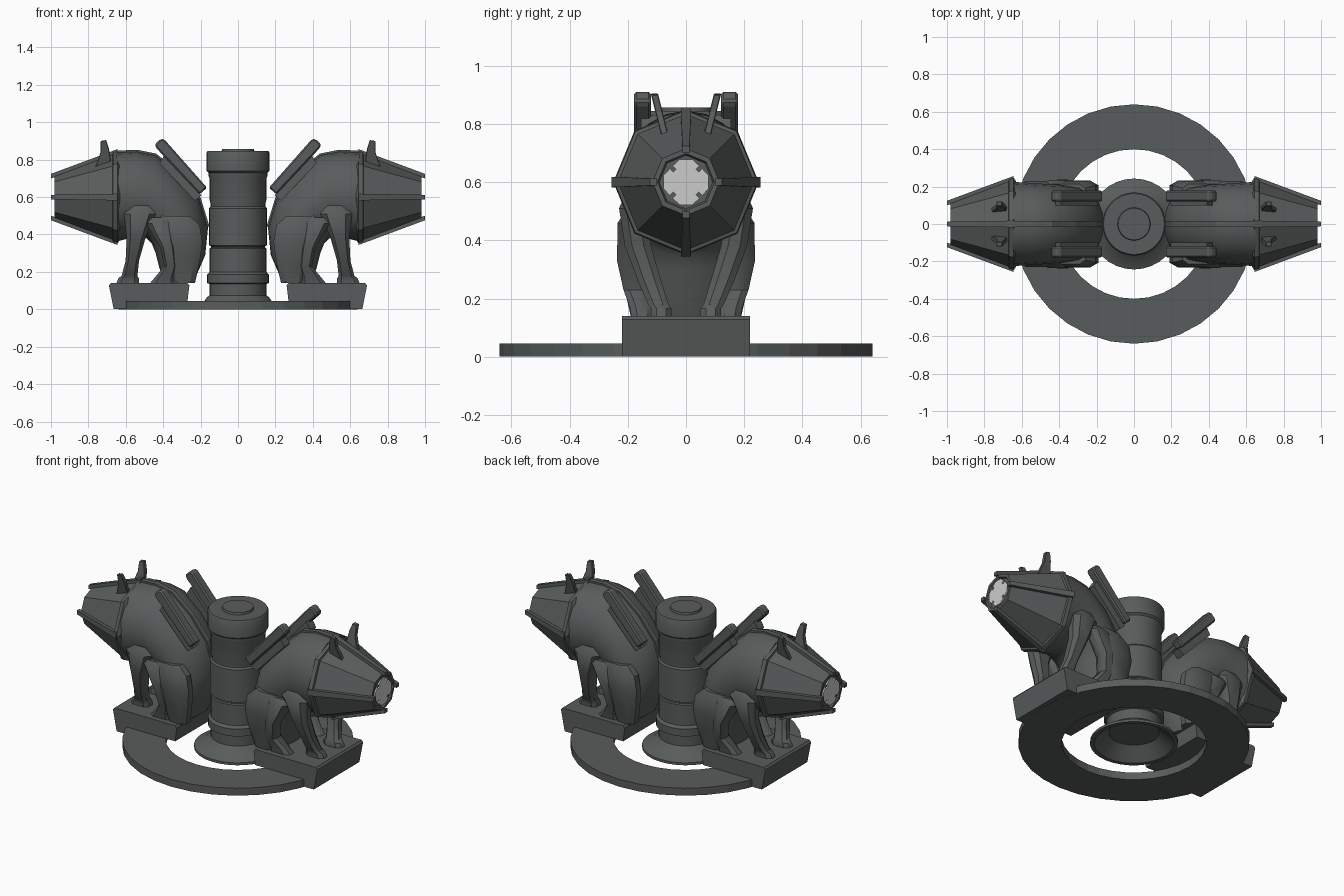
import bpy, bmesh, math
from mathutils import Vector

if "Cube" in bpy.data.objects:
    bpy.data.objects.remove(bpy.data.objects["Cube"])


def material(name, col):
    m = bpy.data.materials.new(name)
    m.diffuse_color = (*col, 1)
    m.use_nodes = True
    m.node_tree.nodes["Principled BSDF"].inputs["Base Color"].default_value = m.diffuse_color
    return m


DARK = material("dark_stone", (0.098, 0.107, 0.106))
LIGHT = material("pale_metal", (0.60, 0.60, 0.60))


def finish(name, bm, mirror="", smooth=False, bevel=0, mat=DARK):
    bmesh.ops.remove_doubles(bm, verts=bm.verts, dist=1e-5)
    bmesh.ops.recalc_face_normals(bm, faces=bm.faces)
    me = bpy.data.meshes.new(name)
    bm.to_mesh(me)
    bm.free()
    me.materials.append(mat)
    ob = bpy.data.objects.new(name, me)
    bpy.context.collection.objects.link(ob)
    if smooth:
        bpy.ops.object.select_all(action='DESELECT')
        ob.select_set(True)
        bpy.context.view_layer.objects.active = ob
        bpy.ops.object.shade_smooth_by_angle(angle=math.radians(35))
    if bevel:
        b = ob.modifiers.new("bevel", 'BEVEL')
        b.width = bevel
        b.segments = 1
    if mirror:
        m = ob.modifiers.new("mirror", 'MIRROR')
        m.use_axis = ("x" in mirror, "y" in mirror, "z" in mirror)
        m.use_mirror_merge = False
    return ob


def loft(name, rings, closed=False, **kw):
    """Skin a list of equal-length point rings; cap the ends unless closed."""
    bm = bmesh.new()
    vs = [[bm.verts.new(p) for p in r] for r in rings]
    n = len(vs[0])
    pairs = list(zip(vs, vs[1:])) + ([(vs[-1], vs[0])] if closed else [])
    for a, b in pairs:
        for i in range(n):
            j = (i + 1) % n
            bm.faces.new((a[i], a[j], b[j], b[i]))
    if not closed:
        bm.faces.new(vs[0])
        bm.faces.new(vs[-1])
    return finish(name, bm, **kw)


def circle_z(r, z, n):
    return [(r * math.cos(2 * math.pi * i / n), r * math.sin(2 * math.pi * i / n), z) for i in range(n)]


def circle_x(r, x, n=8, zc=0.6):
    return [(x, r * math.cos(2 * math.pi * i / n), zc + r * math.sin(2 * math.pi * i / n)) for i in range(n)]


def extrude_y(name, prof, y0, y1, lean=0, **kw):
    """Side profile (x, z) given thickness in y; lean shifts y with height."""
    z0 = min(z for _, z in prof)
    return loft(name, [[(x, y + lean * (z - z0), z) for x, z in prof] for y in (y0, y1)], **kw)


# ground ring
loft("base_ring", [circle_z(r, z, 32) for r, z in ((0.40, 0), (0.64, 0), (0.64, 0.045), (0.40, 0.045))],
     closed=True)

# central banded column with a hollow flared foot
column = [(0.14, 0.07), (0.22, 0.0), (0.243, 0.0), (0.243, 0.015), (0.18, 0.045), (0.165, 0.065),
          (0.152, 0.075), (0.152, 0.135), (0.166, 0.14), (0.166, 0.185), (0.152, 0.20),
          (0.152, 0.325), (0.145, 0.33), (0.145, 0.337), (0.155, 0.342), (0.155, 0.54),
          (0.146, 0.55), (0.146, 0.56), (0.152, 0.585), (0.152, 0.70), (0.158, 0.715),
          (0.158, 0.73), (0.169, 0.74), (0.169, 0.835), (0.163, 0.845),
          (0.088, 0.845), (0.085, 0.857)]
loft("column", [circle_z(r, z, 32) for r, z in column], smooth=True)

# plinths overhanging the ring
extrude_y("plinth", [(0.26, 0.128), (0.27, 0.14), (0.68, 0.14), (0.69, 0.128), (0.665, 0.001),
                     (0.60, 0.001), (0.60, 0.045), (0.27, 0.045)], -0.22, 0.22, mirror="x")

# seated body: elliptical sections between back and belly points, with half width
body = [((0.65, 0.84), (0.64, 0.365), 0.225), ((0.54, 0.845), (0.58, 0.38), 0.22),
        ((0.44, 0.825), (0.53, 0.39), 0.215), ((0.31, 0.72), (0.49, 0.38), 0.21),
        ((0.205, 0.59), (0.46, 0.35), 0.20), ((0.16, 0.44), (0.44, 0.30), 0.19),
        ((0.175, 0.29), (0.42, 0.22), 0.17), ((0.24, 0.14), (0.39, 0.14), 0.14)]
rings = []
for back, belly, w in body:
    ring = []
    for i in range(20):
        a = 2 * math.pi * i / 20
        t = 0.5 - 0.5 * math.cos(a)
        ring.append((back[0] + (belly[0] - back[0]) * t, w * math.sin(a), back[1] + (belly[1] - back[1]) * t))
    rings.append(ring)
loft("body", rings, mirror="x", smooth=True)

# raised spine strip along the back
spine = []
for back, belly, w in body[:6]:
    b, d = Vector(back), (Vector(belly) - Vector(back)).normalized()
    o, i = b - d * 0.008, b + d * 0.03
    spine.append([(o.x, -0.015, o.y), (o.x, 0.015, o.y), (i.x, 0.015, i.y), (i.x, -0.015, i.y)])
loft("spine_strip", spine, mirror="x")


def limb(name, secs):
    # each section: centre x, y, z and half sizes in x and y, with cut corners
    shape = [(1, .45), (.6, 1), (-.6, 1), (-1, .45), (-1, -.45), (-.6, -1), (.6, -1), (1, -.45)]
    loft(name, [[(x + rx * u, y + ry * v, z) for u, v in shape] for x, y, z, rx, ry in secs],
         mirror="xy", smooth=True)


# front legs and folded hind legs
limb("front_leg", [(0.52, 0.175, 0.555, 0.06, 0.035), (0.525, 0.185, 0.51, 0.085, 0.045),
                   (0.545, 0.165, 0.38, 0.05, 0.045), (0.565, 0.125, 0.26, 0.036, 0.04),
                   (0.58, 0.095, 0.18, 0.042, 0.035), (0.585, 0.085, 0.165, 0.055, 0.035),
                   (0.59, 0.085, 0.14, 0.06, 0.035)])
limb("hind_thigh", [(0.34, 0.175, 0.50, 0.08, 0.04), (0.325, 0.185, 0.45, 0.12, 0.045),
                    (0.305, 0.185, 0.36, 0.115, 0.048), (0.29, 0.17, 0.25, 0.085, 0.045),
                    (0.29, 0.15, 0.14, 0.06, 0.04)])
limb("hind_shin", [(0.42, 0.18, 0.49, 0.06, 0.035), (0.42, 0.19, 0.46, 0.07, 0.045),
                   (0.375, 0.195, 0.33, 0.04, 0.042), (0.36, 0.175, 0.23, 0.035, 0.04),
                   (0.39, 0.155, 0.17, 0.055, 0.038), (0.40, 0.15, 0.14, 0.07, 0.038)])

# eight-sided tapering head with a recessed muzzle
loft("head", [circle_x(r, x) for r, x in ((0.22, 0.64), (0.238, 0.66), (0.115, 0.98),
                                          (0.098, 0.98), (0.092, 0.968))], mirror="x")
loft("head_collar", [circle_x(r, x) for r, x in ((0.23, 0.632), (0.25, 0.645), (0.246, 0.668), (0.23, 0.672))],
     mirror="x")

# four ridge bars running down the head
for k, side in enumerate(("left", "top", "right", "bottom")):
    a = k * math.pi / 2
    c, s = math.cos(a), math.sin(a)
    bar = []
    for x, r0, r1, w in ((0.645, 0.21, 0.256, 0.018), (1.0, 0.10, 0.124, 0.012)):
        bar.append([(x, r * c - t * s, 0.6 + r * s + t * c)
                    for r, t in ((r0, -w), (r1, -w), (r1, w), (r0, w))])
    loft("head_ridge_" + side, bar, mirror="x")

# pale cross plate in the muzzle
quarter = [(0.078, -0.022), (0.078, 0.022), (0.056, 0.046), (0.044, 0.034), (0.034, 0.044), (0.046, 0.056)]
cross = []
for k in range(4):
    c, s = round(math.cos(k * math.pi / 2)), round(math.sin(k * math.pi / 2))
    cross += [(y * c - z * s, y * s + z * c) for y, z in quarter]
loft("muzzle_plate", [[(x, y, 0.6 + z) for y, z in cross] for x in (0.973, 0.982)], mirror="x", mat=LIGHT)

# upright ears
extrude_y("ear", [(0.675, 0.76), (0.77, 0.74), (0.735, 0.84), (0.735, 0.90), (0.705, 0.905), (0.69, 0.86)],
          0.055, 0.08, lean=0.25, mirror="xy", bevel=0.003)

# swept back plates and the slimmer supports under them
extrude_y("back_plate", [(0.395, 0.91), (0.415, 0.91), (0.445, 0.88), (0.435, 0.86), (0.205, 0.615), (0.165, 0.65)],
          0.12, 0.178, mirror="xy", bevel=0.008)
extrude_y("plate_support", [(0.39, 0.83), (0.42, 0.78), (0.23, 0.58), (0.195, 0.61)],
          0.10, 0.155, mirror="xy")
